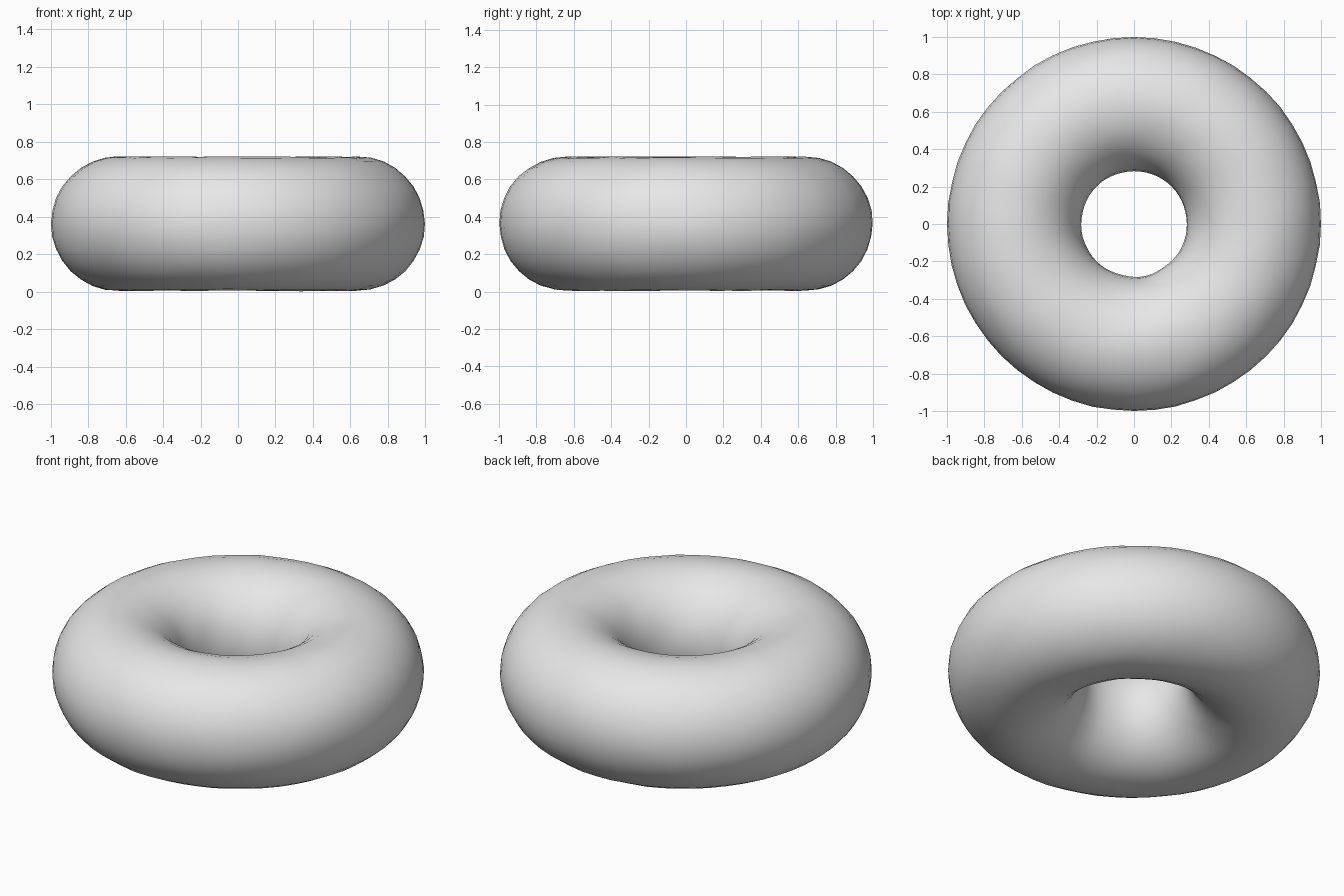
import bpy
from mathutils import Vector, noise

if "Cube" in bpy.data.objects:
    bpy.data.objects.remove(bpy.data.objects["Cube"])

RING, TUBE = 0.64, 0.358      # ring radius and tube radius
CENTRE_Z = 0.363

# Plain grey material
grey = bpy.data.materials.new("light_grey")
grey.diffuse_color = (0.8, 0.8, 0.8, 1.0)
grey.use_nodes = True
grey.node_tree.nodes["Principled BSDF"].inputs["Base Color"].default_value = grey.diffuse_color

# Ring body
bpy.ops.mesh.primitive_torus_add(
    major_segments=56, minor_segments=32,
    major_radius=RING, minor_radius=TUBE, location=(0, 0, 0))
ring = bpy.context.object
ring.name = "ring"
ring.data.name = "ring"
ring.data.materials.append(grey)

# Slightly uneven, hand-moulded surface
for v in ring.data.vertices:
    core = Vector((v.co.x, v.co.y, 0)).normalized() * RING
    outward = (v.co - core).normalized()
    v.co += outward * 0.004 * noise.noise(v.co * 7.0)
    v.co.z += CENTRE_Z

# Smooth shading
bpy.ops.object.shade_smooth_by_angle(angle=0.7)
